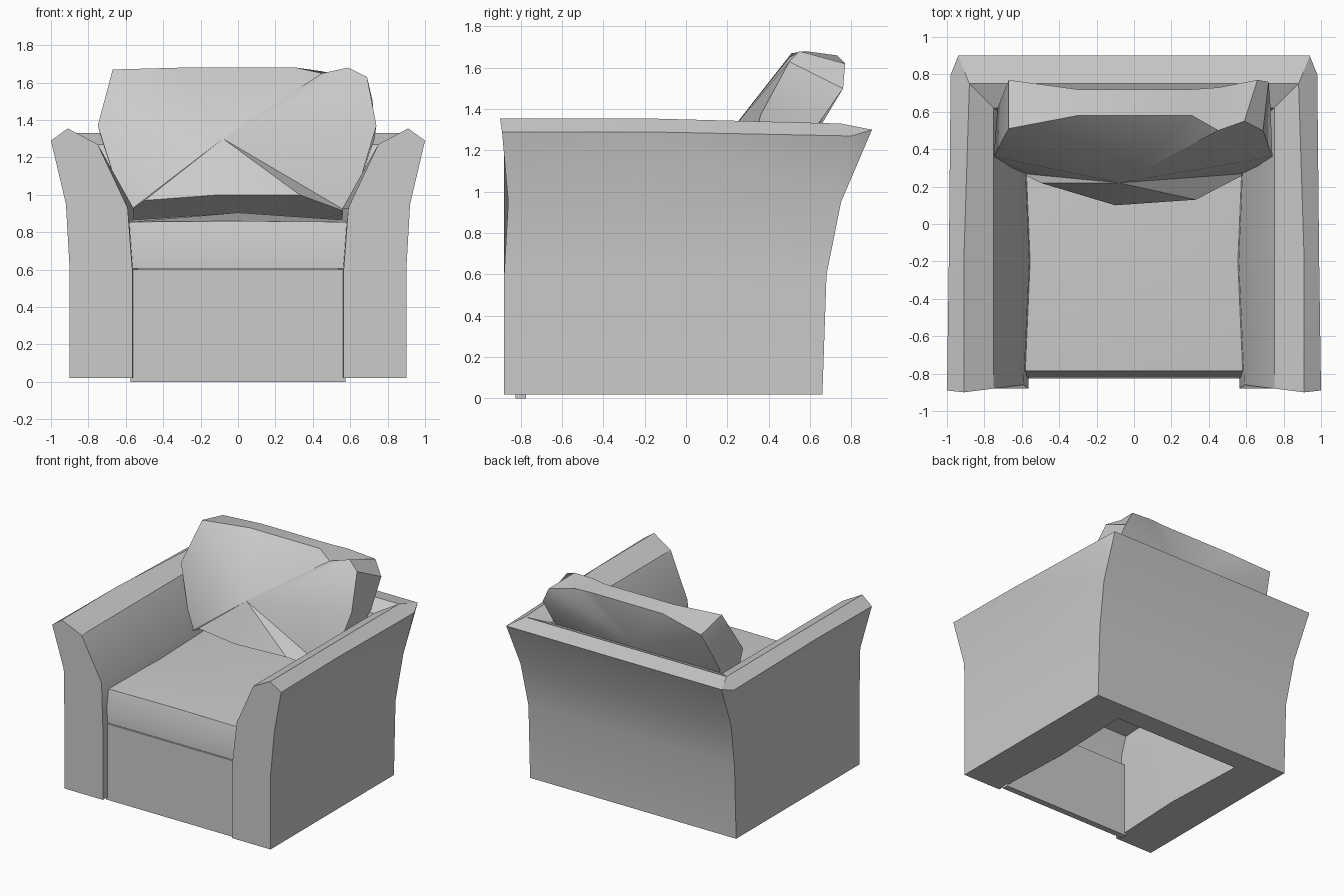
import bpy
import bmesh
from mathutils import Vector

# Remove the default cube
default = bpy.data.objects.get("Cube")
if default:
    bpy.data.objects.remove(default, do_unlink=True)

# One fabric colour for the whole chair
fabric = bpy.data.materials.new("grey_fabric")
fabric.use_nodes = True
colour = (0.6, 0.6, 0.6, 1)
fabric.diffuse_color = colour
shader = next(n for n in fabric.node_tree.nodes if n.type == "BSDF_PRINCIPLED")
shader.inputs["Base Color"].default_value = colour
shader.inputs["Roughness"].default_value = 0.8


def finish(name, bm, closed=True):
    """Turn a bmesh into a smooth-shaded, fabric-covered object."""
    bmesh.ops.remove_doubles(bm, verts=bm.verts[:], dist=0.001)
    if closed:
        bmesh.ops.recalc_face_normals(bm, faces=bm.faces[:])
    mesh = bpy.data.meshes.new(name)
    bm.to_mesh(mesh)
    bm.free()
    mesh.materials.append(fabric)
    obj = bpy.data.objects.new(name, mesh)
    bpy.context.collection.objects.link(obj)
    bpy.ops.object.select_all(action="DESELECT")
    obj.select_set(True)
    bpy.context.view_layer.objects.active = obj
    bpy.ops.object.shade_smooth_by_angle(angle=0.6)
    return obj


def bridge(bm, sections, loop=True):
    """Skin a run of equal-length point rows; returns the vertex rows."""
    rows = [[bm.verts.new(p) for p in section] for section in sections]
    count = len(rows[0])
    for a, b in zip(rows, rows[1:]):
        for i in range(count if loop else count - 1):
            j = (i + 1) % count
            bm.faces.new((a[i], a[j], b[j], b[i]))
    return rows


def fan(bm, row, centre):
    """Close a loop with triangles around a raised centre point."""
    tip = bm.verts.new(centre)
    for a, b in zip(row, row[1:] + row[:1]):
        bm.faces.new((a, b, tip))


# Arms and back: one flared profile swept around three sides, mitred at corners.
# The profile runs from the inner foot over the ridge to the outer foot (x, z).
profile = [(.565, .02), (.565, .6), (.59, .93), (.75, 1.27), (.91, 1.355),
           (1, 1.29), (.92, .95), (.9, .6), (.9, .02)]
front_y = [-.88, -.88, -.86, -.88, -.9, -.89, -.86, -.88, -.88]
back_y = [.49, .49, .5, .62, .75, .9, .75, .68, .66]
LIP = 5

front = [Vector((x, y, z)) for (x, z), y in zip(profile, front_y)]
middle = [Vector((x, -.2, z)) for x, z in profile]
for i in range(3):
    middle[i].x -= .03          # inner arm wall bulges toward the seat
middle[LIP].x = .99
corner_side = [Vector((x, y, min(z, 1.33))) for (x, z), y in zip(profile, back_y)]
corner_side[LIP - 1].x = .88
corner_back = [p.copy() for p in corner_side]
corner_side[LIP] = Vector((.98, .8, 1.27))
corner_back[LIP] = Vector((.94, .9, 1.3))

half = [front, middle, corner_side, corner_back]
mirrored = [[Vector((-p.x, p.y, p.z)) for p in s] for s in reversed(half)]
bm = bmesh.new()
rows = bridge(bm, half + mirrored)
bm.faces.new(rows[0])
bm.faces.new(rows[-1])
finish("arms_and_back", bm)

# Front panel below the seat
bm = bmesh.new()
bmesh.ops.create_cube(bm, size=1)
bmesh.ops.scale(bm, vec=(1.15, .05, .6), verts=bm.verts[:])
bmesh.ops.translate(bm, vec=(0, -.8, .3), verts=bm.verts[:])
finish("front_panel", bm)

# Seat cushion: a crowned shell, open underneath (y, edge height, middle height)
seat_rows = [(-.82, .605, .605), (-.82, .72, .72), (-.785, .855, .86),
             (-.3, .865, .905), (.55, .86, .89)]
bm = bmesh.new()
bridge(bm, [[(-.58, y, edge), (0, y, crown), (.58, y, edge)]
            for y, edge, crown in seat_rows], loop=False)
finish("seat_cushion", bm, closed=False)

# Back cushion: a slouched pillow between a front and a rear outline
pillow_front = [(-.67, .51, 1.67), (-.3, .58, 1.68), (.31, .58, 1.68),
                (.45, .5, 1.65), (.59, .55, 1.68), (.69, .5, 1.63),
                (.74, .36, 1.37), (.6, .27, .9), (.33, .13, 1),
                (-.1, .1, 1), (-.5, .22, .97), (-.6, .27, .9),
                (-.75, .36, 1.37)]
pillow_rear = [(-.67, .77, 1.61), (-.3, .72, 1.66), (.31, .72, 1.66),
               (.45, .73, 1.66), (.66, .77, 1.62), (.72, .76, 1.5),
               (.73, .62, 1.3), (.58, .45, .87), (.33, .42, .86),
               (-.1, .42, .86), (-.5, .42, .86), (-.58, .45, .87),
               (-.73, .62, 1.3)]
bm = bmesh.new()
rows = bridge(bm, [pillow_front, pillow_rear])
fan(bm, rows[0], (-.08, .22, 1.3))
fan(bm, rows[-1], (0, .64, 1.3))
finish("back_cushion", bm)
